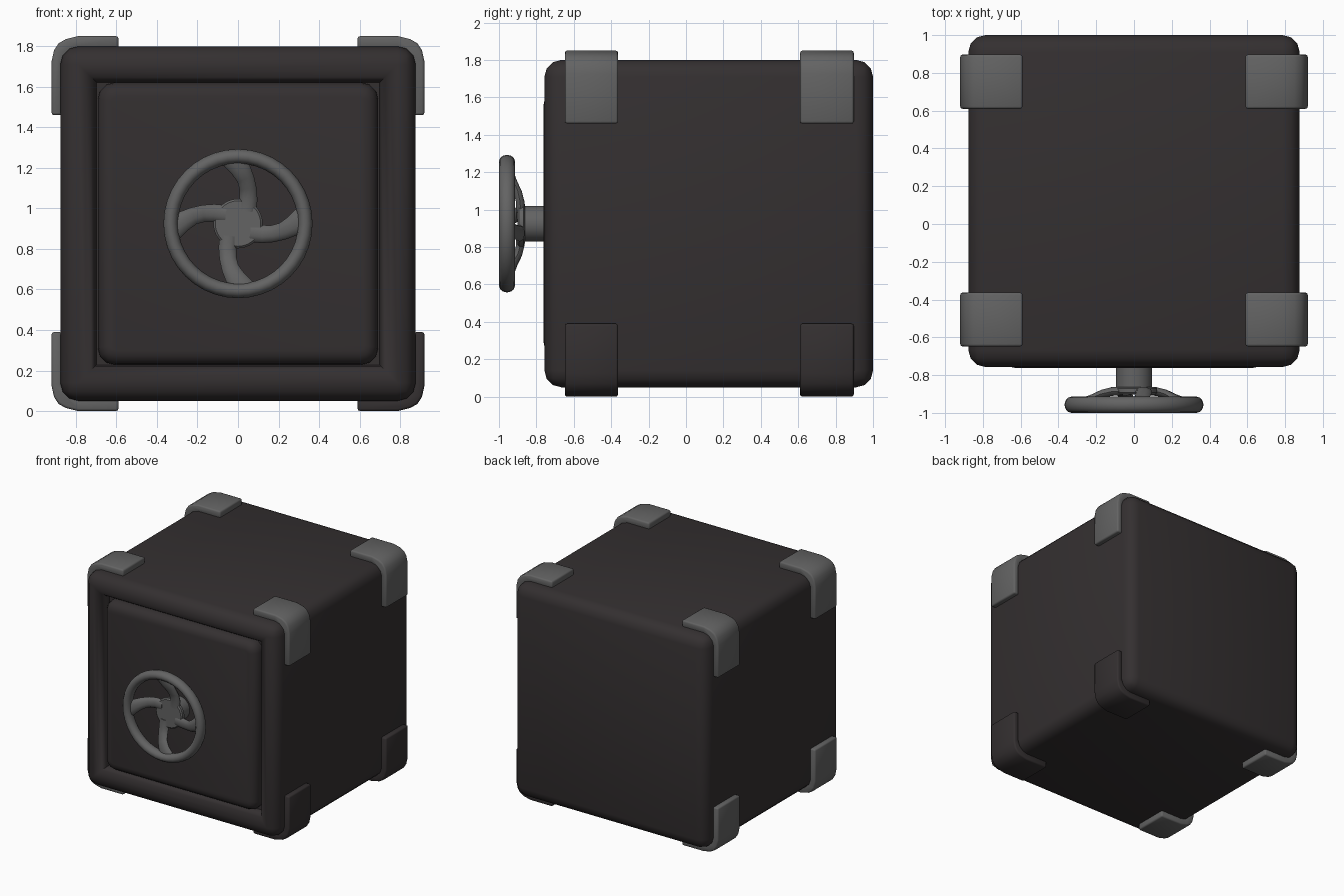
import bpy, bmesh, math
from mathutils import Vector

if "Cube" in bpy.data.objects:
    bpy.data.objects.remove(bpy.data.objects["Cube"])

ZC = 0.925  # height of the safe's centre


def material(name, rgb):
    m = bpy.data.materials.new(name)
    m.diffuse_color = (*rgb, 1)
    m.use_nodes = True
    m.node_tree.nodes["Principled BSDF"].inputs["Base Color"].default_value = m.diffuse_color
    return m


DARK = material("dark_iron", (0.034, 0.029, 0.030))
GREY = material("grey_steel", (0.125, 0.125, 0.125))


def finish(bm, name, mat, angle=40):
    bmesh.ops.recalc_face_normals(bm, faces=bm.faces[:])
    me = bpy.data.meshes.new(name)
    bm.to_mesh(me)
    bm.free()
    ob = bpy.data.objects.new(name, me)
    bpy.context.collection.objects.link(ob)
    me.materials.append(mat)
    bpy.ops.object.select_all(action='DESELECT')
    ob.select_set(True)
    bpy.context.view_layer.objects.active = ob
    bpy.ops.object.shade_smooth_by_angle(angle=math.radians(angle))
    return ob


def box(lo, hi):
    bm = bmesh.new()
    bmesh.ops.create_cube(bm, size=1)
    lo, hi = Vector(lo), Vector(hi)
    for v in bm.verts:
        v.co = (lo + hi) / 2 + v.co * (hi - lo)
    return bm


def bevel(bm, edges, width, segs):
    bmesh.ops.bevel(bm, geom=list(edges), offset=width, offset_type='OFFSET',
                    segments=segs, profile=0.5, affect='EDGES')


# Body: rounded block with a rounded frame sunk around the door
bm = box((-0.877, -0.757, 0.05), (0.877, 1.0, 1.80))
bevel(bm, bm.edges[:], 0.09, 3)
bm.normal_update()
front = max((f for f in bm.faces if f.normal.y < -0.99), key=lambda f: f.calc_area())
r, steps = 0.088, 4
for i in range(steps):
    a, b = (math.pi / 2 * k / steps for k in (i, i + 1))
    bmesh.ops.inset_region(bm, faces=[front], use_even_offset=True,
                           thickness=r * (math.sin(b) - math.sin(a)),
                           depth=-r * (math.cos(a) - math.cos(b)))
    bm.normal_update()
finish(bm, "safe_body", DARK, 50)

# Door: rounded corners, softened front edge
bm = box((-0.692, -0.763, ZC - 0.697), (0.692, -0.6, ZC + 0.697))
bevel(bm, [e for e in bm.edges
           if abs(e.verts[0].co.y - e.verts[1].co.y) > 0.1], 0.085, 3)
bevel(bm, [e for e in bm.edges if all(v.co.y < -0.75 for v in e.verts)], 0.07, 4)
finish(bm, "door", DARK, 50)

# Corner brackets: bent strips around the long edges
PROFILE = [(0.59, 0.865), (0.59, 0.925), (0.79, 0.925), (0.85, 0.91), (0.885, 0.89),
           (0.908, 0.855), (0.92, 0.80), (0.92, 0.535), (0.87, 0.535),
           (0.87, 0.79), (0.84, 0.84), (0.785, 0.865)]


def bracket(sx, sz, y0, y1, name, mat):
    bm = bmesh.new()
    f = bm.faces.new([bm.verts.new((sx * x, y0, ZC + sz * z)) for x, z in PROFILE])
    ext = bmesh.ops.extrude_face_region(bm, geom=[f])["geom"]
    bmesh.ops.translate(bm, vec=(0, y1 - y0, 0),
                        verts=[v for v in ext if isinstance(v, bmesh.types.BMVert)])
    bmesh.ops.recalc_face_normals(bm, faces=bm.faces[:])
    bevel(bm, [e for e in bm.edges if e.calc_face_angle(0) > 1.2], 0.012, 2)
    finish(bm, name, mat, 50)


for sx, side in ((-1, "left"), (1, "right")):
    for sz, level in ((-1, "bottom"), (1, "top")):
        for y0, y1, end in ((-0.648, -0.363, "front"), (0.61, 0.897, "back")):
            mat = DARK if (sx > 0 and sz < 0) else GREY
            bracket(sx, sz, y0, y1, f"{level}_{side}_{end}_bracket", mat)


# Handwheel: lathed shapes around the y axis
def lathe(name, profile, closed=False, n=40):
    bm = bmesh.new()
    rings = [[bm.verts.new((rad * math.cos(t), y, ZC + rad * math.sin(t)))
              for t in (2 * math.pi * k / n for k in range(n))] for rad, y in profile]
    pairs = list(zip(rings, rings[1:])) + ([(rings[-1], rings[0])] if closed else [])
    for p, q in pairs:
        for k in range(n):
            bm.faces.new((p[k], p[(k + 1) % n], q[(k + 1) % n], q[k]))
    if not closed:
        bm.faces.new(rings[0])
        bm.faces.new(rings[-1])
    return finish(bm, name, GREY)


lathe("wheel_rim", [(0.332 + 0.036 * math.cos(t), -0.957 + 0.043 * math.sin(t))
                    for t in (2 * math.pi * k / 12 for k in range(12))], True)
lathe("wheel_hub", [(0.105, -0.862), (0.122, -0.87), (0.122, -0.893), (0.112, -0.902)])
lathe("wheel_shaft", [(0.095, -0.70), (0.095, -0.87)])

# Spokes: swept ellipses, bent sideways and dished towards the hub
PATH = [(-0.025, 0.325, -0.952, 0.062), (0.012, 0.27, -0.945, 0.050),
        (0.038, 0.22, -0.925, 0.043), (0.050, 0.17, -0.900, 0.042),
        (0.052, 0.12, -0.887, 0.044), (0.045, 0.06, -0.884, 0.046)]
for s in range(4):
    ca, sa = math.cos(s * math.pi / 2), math.sin(s * math.pi / 2)
    bm = bmesh.new()
    rings = []
    for i, (u, w, y, half) in enumerate(PATH):
        a, b = PATH[max(i - 1, 0)], PATH[min(i + 1, len(PATH) - 1)]
        side = Vector((b[1] - a[1], a[0] - b[0])).normalized()
        ring = []
        for k in range(10):
            t = 2 * math.pi * k / 10
            x = u + side.x * half * math.cos(t)
            z = w + side.y * half * math.cos(t)
            ring.append(bm.verts.new((ca * x - sa * z, y + 0.024 * math.sin(t),
                                      ZC + sa * x + ca * z)))
        rings.append(ring)
    for p, q in zip(rings, rings[1:]):
        for k in range(10):
            bm.faces.new((p[k], p[(k + 1) % 10], q[(k + 1) % 10], q[k]))
    bm.faces.new(rings[0])
    bm.faces.new(rings[-1])
    finish(bm, f"wheel_spoke_{s + 1}", GREY, 60)
